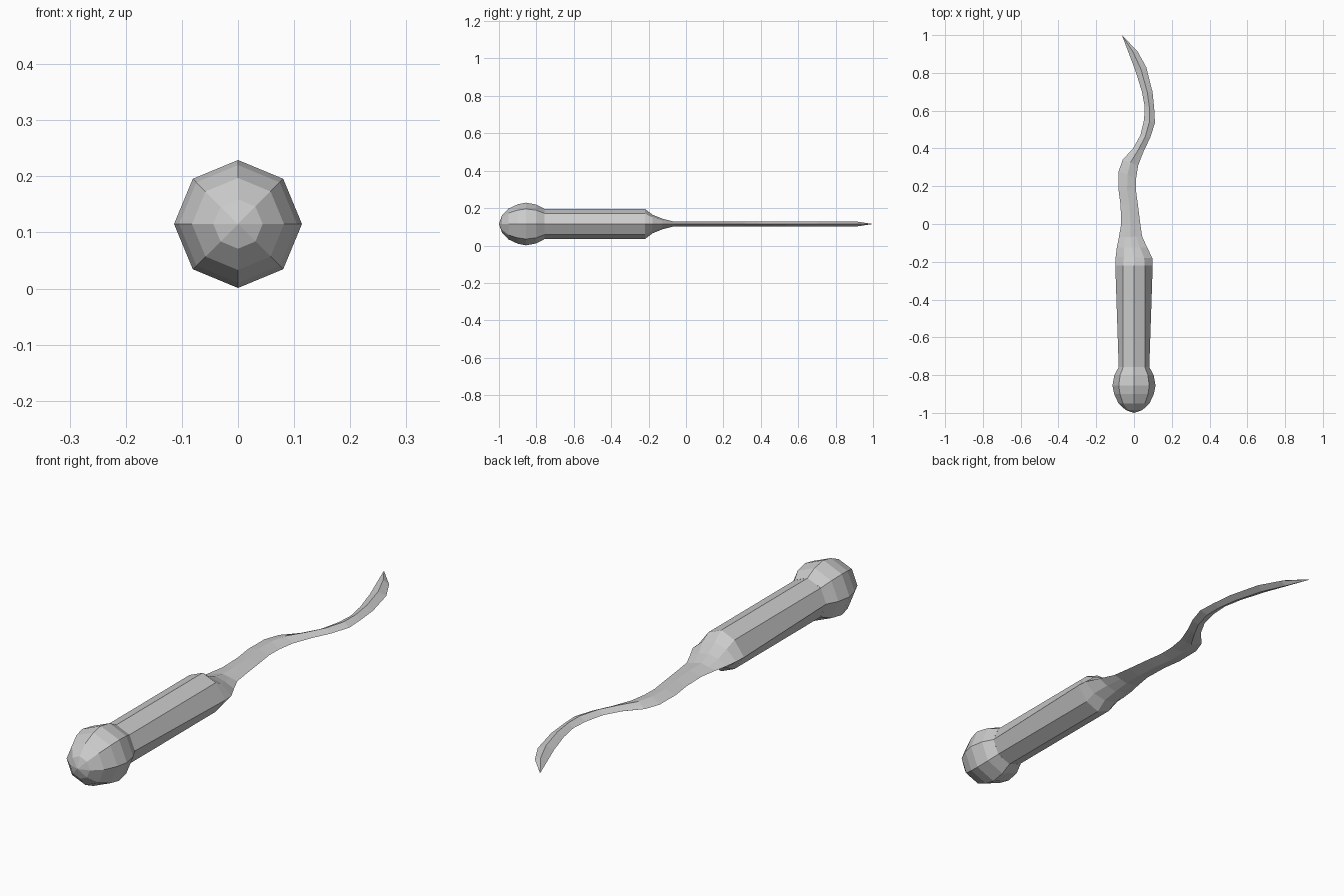
import bpy, bmesh

if "Cube" in bpy.data.objects:
    bpy.data.objects.remove(bpy.data.objects["Cube"])

ZC = 0.115  # height of the long axis


def section(left, right, h, dx, dz):
    """Eight-sided ring between two side points: h is the ridge height,
    dx a fraction of the half width and dz a height for the diagonals."""
    (xl, yl), (xr, yr) = left, right
    cx, cy, wx, wy = (xl + xr) / 2, (yl + yr) / 2, (xr - xl) / 2, (yr - yl) / 2
    shape = [(1, 0), (dx, dz), (0, h), (-dx, dz),
             (-1, 0), (-dx, -dz), (0, -h), (dx, -dz)]
    return [(cx + s * wx, cy + s * wy, ZC + z) for s, z in shape]


def straight(y, w, h, dx, dz):
    return section((-w, y), (w, y), h, dx / w, dz)


def loft(name, rings, start=None, end=None):
    bm = bmesh.new()
    loops = [[bm.verts.new(p) for p in r] for r in rings]
    for a, b in zip(loops, loops[1:]):
        for i in range(8):
            j = (i + 1) % 8
            bm.faces.new((a[i], a[j], b[j], b[i]))
    for tip, loop in ((start, loops[0]), (end, loops[-1])):
        if tip:
            t = bm.verts.new(tip)
            for i in range(8):
                bm.faces.new((loop[i], loop[(i + 1) % 8], t))
    bmesh.ops.recalc_face_normals(bm, faces=bm.faces)
    # make sure the open lofts face outwards
    f = max(bm.faces, key=lambda f: f.calc_center_median().z)
    if f.normal.z < 0:
        bmesh.ops.reverse_faces(bm, faces=bm.faces)
    me = bpy.data.meshes.new(name)
    bm.to_mesh(me)
    bm.free()
    ob = bpy.data.objects.new(name, me)
    bpy.context.collection.objects.link(ob)
    return ob


# Ball pommel
ball = [(-0.985, 0.044), (-0.95, 0.082), (-0.90, 0.105),
        (-0.855, 0.114), (-0.80, 0.104), (-0.757, 0.081)]
loft("pommel", [straight(y, r, r, r * 0.707, r * 0.707) for y, r in ball],
     start=(0, -1.0, ZC))

# Eight-sided grip, widening towards the blade
grip_end = straight(-0.22, 0.099, 0.081, 0.057, 0.057)
loft("grip", [straight(-0.757, 0.081, 0.081, 0.057, 0.057), grip_end])

# Shoulder flattening from the grip into the blade
blade_root = section((-0.08, -0.07), (0.043, -0.066), 0.014, 0.5, 0.007)
loft("shoulder", [
    grip_end,
    section((-0.097, -0.175), (0.097, -0.18), 0.049, 0.55, 0.037),
    section((-0.091, -0.125), (0.07, -0.125), 0.028, 0.53, 0.018),
    blade_root,
])

# Wavy blade with a diamond section: left edge and right edge points
edges = [
    (-0.068, 0.00, 0.032, 0.01),
    (-0.071, 0.10, 0.021, 0.10),
    (-0.082, 0.18, 0.010, 0.18),
    (-0.081, 0.28, 0.011, 0.24),
    (-0.060, 0.34, 0.022, 0.31),
    (-0.005, 0.40, 0.053, 0.39),
    (0.034, 0.47, 0.085, 0.455),
    (0.053, 0.55, 0.111, 0.535),
    (0.057, 0.62, 0.107, 0.61),
    (0.042, 0.70, 0.098, 0.70),
    (0.008, 0.81, 0.065, 0.83),
    (-0.030, 0.91, 0.018, 0.915),
]
loft("blade", [blade_root] + [section((a, b), (c, d), 0.013, 0.5, 0.0065)
                              for a, b, c, d in edges],
     end=(-0.064, 1.0, ZC))
